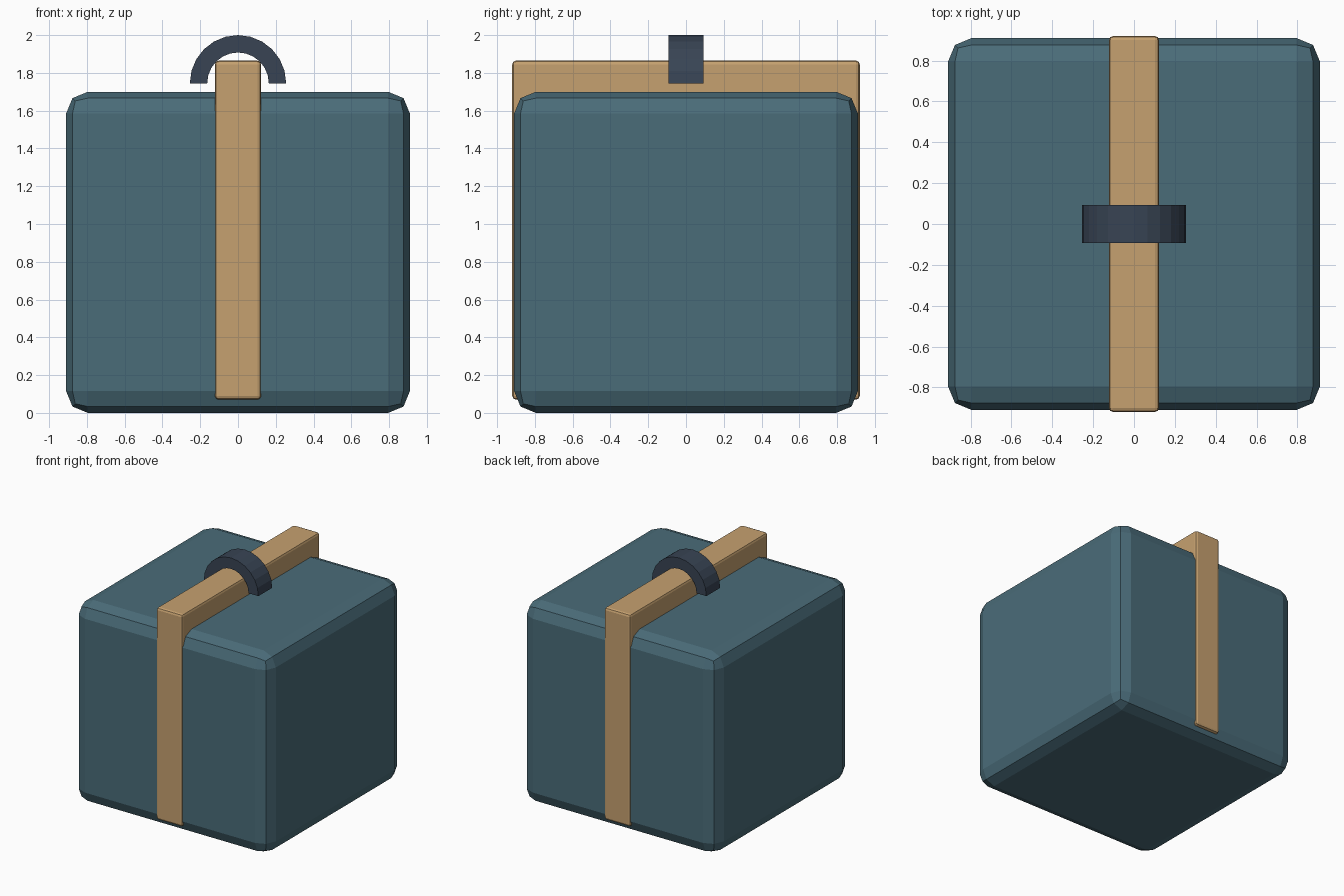
import bpy, bmesh, math

if "Cube" in bpy.data.objects:
    bpy.data.objects.remove(bpy.data.objects["Cube"])


def srgb(r, g, b):
    f = lambda c: c / 12.92 if c <= 0.04045 else ((c + 0.055) / 1.055) ** 2.4
    return (f(r / 255), f(g / 255), f(b / 255), 1.0)


def material(name, rgb):
    m = bpy.data.materials.new(name)
    m.diffuse_color = srgb(*rgb)
    m.use_nodes = True
    m.node_tree.nodes["Principled BSDF"].inputs["Base Color"].default_value = m.diffuse_color
    return m


def finish(bm, name, mat):
    bmesh.ops.recalc_face_normals(bm, faces=bm.faces)
    me = bpy.data.meshes.new(name)
    bm.to_mesh(me)
    bm.free()
    me.materials.append(mat)
    ob = bpy.data.objects.new(name, me)
    bpy.context.collection.objects.link(ob)
    return ob


def bevelled_box(name, size, z0, bevel, mat):
    bm = bmesh.new()
    bmesh.ops.create_cube(bm, size=1)
    for v in bm.verts:
        v.co = (v.co.x * size[0], v.co.y * size[1], (v.co.z + 0.5) * size[2] + z0)
    ob = finish(bm, name, mat)
    mod = ob.modifiers.new("Bevel", 'BEVEL')
    mod.width = bevel
    mod.segments = 2
    return ob


def half_ring(name, r_out, r_in, depth, z, steps, mat):
    # arch of square section standing across the strap
    bm = bmesh.new()
    rows = []
    for i in range(steps + 1):
        a = math.pi * i / steps
        rows.append([bm.verts.new((r * math.cos(a), y, z + r * math.sin(a)))
                     for r, y in ((r_out, -depth / 2), (r_out, depth / 2),
                                  (r_in, depth / 2), (r_in, -depth / 2))])
    for a, b in zip(rows, rows[1:]):
        for k in range(4):
            n = (k + 1) % 4
            bm.faces.new((a[k], a[n], b[n], b[k]))
    bm.faces.new(rows[0])
    bm.faces.new(rows[-1])
    return finish(bm, name, mat)


teal = material("slate teal", (74, 108, 121))
tan = material("tan strap", (198, 161, 112))
navy = material("dark navy", (56, 68, 84))

# main block, strap over front, top and back, and arched handle
bevelled_box("body", (1.82, 1.82, 1.70), 0.0, 0.115, teal)
bevelled_box("strap", (0.245, 1.84, 1.795), 0.07, 0.02, tan)
half_ring("handle", 0.255, 0.163, 0.185, 1.745, 12, navy)
